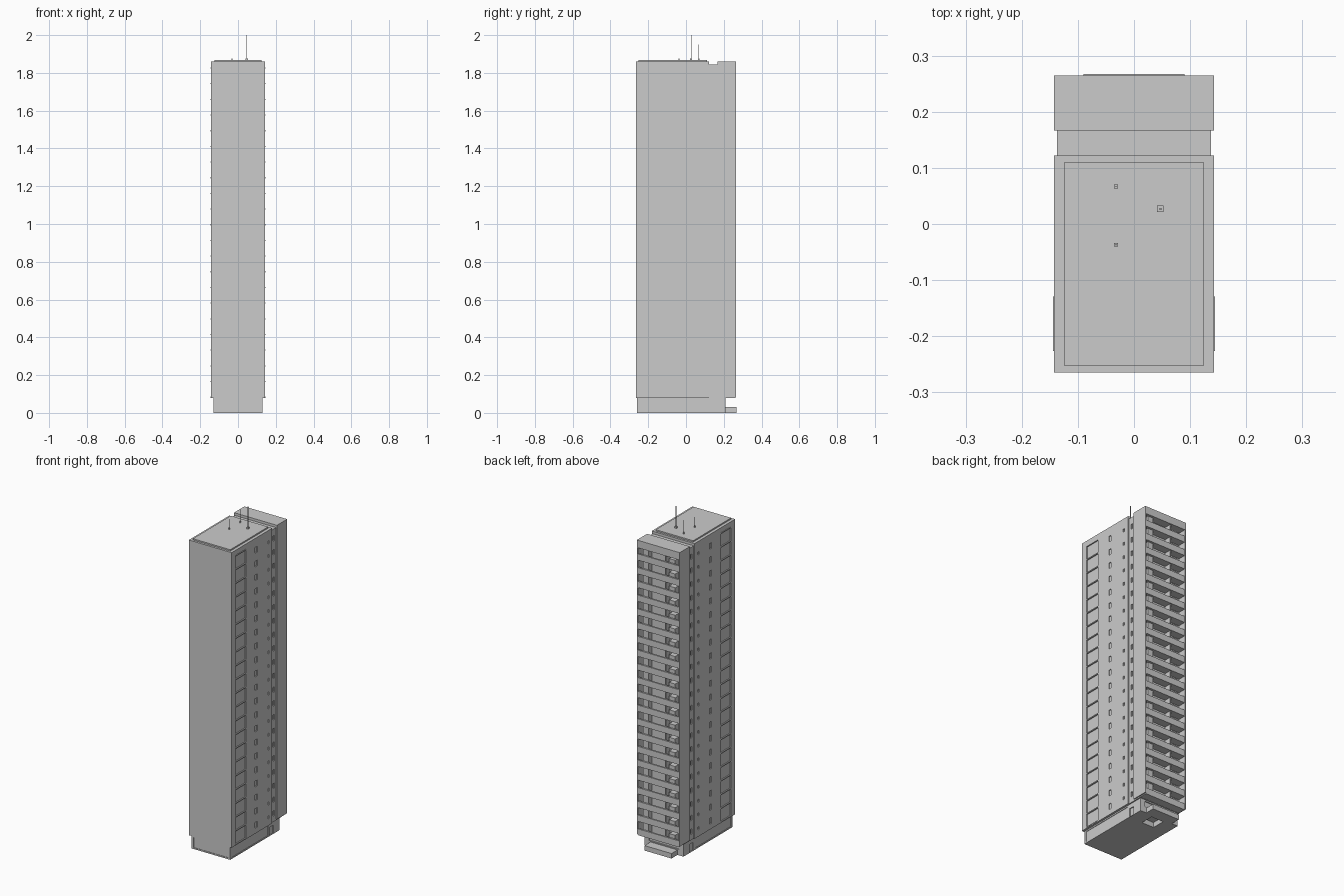
import bpy, bmesh
from mathutils import Matrix, Vector

if "Cube" in bpy.data.objects:
    bpy.data.objects.remove(bpy.data.objects["Cube"])

PITCH, FLOORS = 0.083, 21
LEVELS = [PITCH * (k + 1) for k in range(FLOORS)]
TOP = 1.86


def boxes(name, spans):
    """One object from boxes given as (x0, x1, y0, y1, z0, z1)."""
    bm = bmesh.new()
    for x0, x1, y0, y1, z0, z1 in spans:
        mid = Vector(((x0 + x1) / 2, (y0 + y1) / 2, (z0 + z1) / 2))
        size = Matrix.Diagonal((x1 - x0, y1 - y0, z1 - z0, 1))
        bmesh.ops.create_cube(bm, size=1, matrix=Matrix.Translation(mid) @ size)
    mesh = bpy.data.meshes.new(name)
    bm.to_mesh(mesh)
    bm.free()
    ob = bpy.data.objects.new(name, mesh)
    bpy.context.collection.objects.link(ob)
    return ob


def both_sides(spans):
    return spans + [(-b, -a, c, d, e, f) for a, b, c, d, e, f in spans]


def cut(ob, spans):
    cutter = boxes(ob.name + "_cutter", spans)
    cutter.hide_render = True
    mod = ob.modifiers.new("cut", 'BOOLEAN')
    mod.operation, mod.solver, mod.object = 'DIFFERENCE', 'EXACT', cutter
    bpy.context.view_layer.objects.active = ob
    bpy.ops.object.modifier_apply(modifier="cut")
    bpy.data.objects.remove(cutter)


# Main shaft with side window strips and two columns of small windows
shaft = boxes("main_shaft", [(-0.143, 0.143, -0.265, 0.122, 0.078, TOP)])
holes = [(0.138, 0.16, -0.225, -0.13, PITCH, 1.83)]
for z in LEVELS:
    holes.append((0.138, 0.16, -0.04, -0.02, z + 0.028, z + 0.062))
    holes.append((0.138, 0.16, 0.08, 0.09, z + 0.036, z + 0.054))
cut(shaft, both_sides(holes))

# Floor sills crossing the window strips
boxes("window_sills", both_sides(
    [(0.136, 0.1448, -0.226, -0.129, z - 0.003, z + 0.003) for z in LEVELS + [1.826]]))

# Recessed joint between the shaft and the rear block, with windows
joint = boxes("recessed_joint", [(-0.137, 0.137, 0.12, 0.17, 0.078, 1.845)])
cut(joint, both_sides([(0.131, 0.15, 0.138, 0.152, z + 0.03, z + 0.06) for z in LEVELS]))

# Rear block: side walls, inner core and roof cap
boxes("rear_core", [(-0.137, 0.137, 0.167, 0.215, 0.078, 1.835)])
boxes("rear_side_walls", both_sides([(0.135, 0.143, 0.167, 0.265, 0.085, 1.835)]))
boxes("rear_roof_cap", [(-0.143, 0.143, 0.167, 0.265, 1.815, TOP)])

# Balconies on every floor: slab, parapet, bay, divider and cooling unit
slabs, rails, bays, dividers, units = [], [], [], [], []
for z in LEVELS:
    top = min(z + PITCH, 1.82)
    slabs.append((-0.136, 0.136, 0.21, 0.262, z - 0.004, z + 0.006))
    rails.append((-0.136, 0.136, 0.253, 0.263, z - 0.004, z + 0.034))
    bays.append((0.076, 0.112, 0.21, 0.25, z, top))
    dividers.append((-0.045, -0.038, 0.21, 0.255, z, top))
    units.append((-0.1, -0.06, 0.21, 0.246, z + 0.004, z + 0.052))
boxes("balcony_slabs", slabs)
boxes("balcony_parapets", rails)
boxes("balcony_bays", bays)
boxes("balcony_dividers", dividers)
boxes("balcony_units", units)

# Ground floor with side doors, corner reveals and an opening below
base = boxes("ground_floor", [(-0.13, 0.13, -0.26, 0.21, 0, 0.08)])
cut(base, both_sides([(0.124, 0.15, 0.117, 0.152, 0.002, 0.052),
                      (0.127, 0.15, -0.245, 0.10, 0.008, 0.07)])
    + [(-0.115, 0.115, -0.3, -0.257, 0.008, 0.07),
       (-0.04, 0.04, 0.115, 0.195, -0.1, 0.03),
       (-0.1, 0.1, 0.204, 0.25, 0.036, 0.07)])
boxes("rear_entrance_step", [(-0.09, 0.09, 0.205, 0.267, 0, 0.03)])

# Roof slab and aerials on square feet
boxes("roof_slab", [(-0.125, 0.125, -0.252, 0.11, TOP - 0.005, 1.868)])
for i, (x, y, h, foot) in enumerate([(0.047, 0.027, 2.0, 0.006),
                                     (-0.032, 0.067, 1.95, 0.0035),
                                     (-0.032, -0.037, 1.93, 0.0035)]):
    r = foot * 0.3
    boxes(f"roof_aerial_{i + 1}", [
        (x - foot, x + foot, y - foot, y + foot, 1.866, 1.877),
        (x - r, x + r, y - r, y + r, 1.87, h)])
